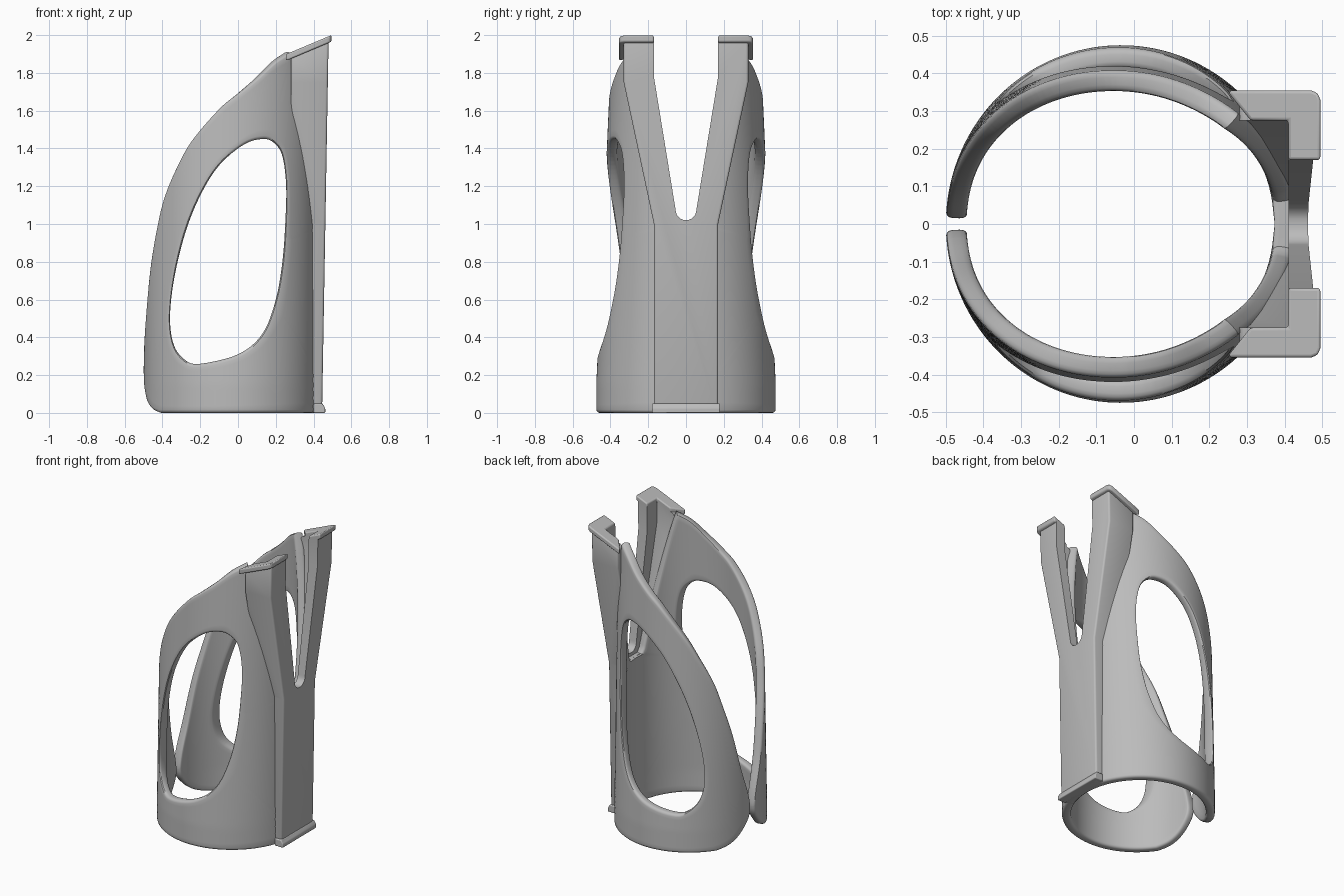
import bpy, bmesh
from math import sin, cos, acos, pi, hypot, radians, atan2

cube = bpy.data.objects.get("Cube")
if cube:
    bpy.data.objects.remove(cube, do_unlink=True)

grey = bpy.data.materials.new("plain grey")
grey.use_nodes = True
GREY = (0.5, 0.5, 0.5, 1)
grey.diffuse_color = GREY
for node in grey.node_tree.nodes:
    if node.type == 'BSDF_PRINCIPLED':
        node.inputs["Base Color"].default_value = GREY

CX, A, THICK = -0.035, 0.465, 0.055


def wall(theta, z, t):
    """Point on the tapered oval wall; t runs from outside (0) to inside (1)."""
    b = 0.475 - 0.065 * min(max((z - 0.15) / 1.45, 0), 1.2)
    return (CX + (A - THICK * t) * cos(theta), (b - THICK * t) * sin(theta), z)


def theta_at(x, t=0):
    return acos(max(-1, min(1, (x - CX) / (A - THICK * t))))


def finish(name, bm):
    bmesh.ops.recalc_face_normals(bm, faces=bm.faces)
    mesh = bpy.data.meshes.new(name)
    bm.to_mesh(mesh)
    bm.free()
    mesh.materials.append(grey)
    ob = bpy.data.objects.new(name, mesh)
    bpy.context.scene.collection.objects.link(ob)
    return ob


def skin(name, rings, closed=False):
    """Join equal rings of points into a solid, capped unless closed."""
    bm = bmesh.new()
    vs = [[bm.verts.new(p) for p in ring] for ring in rings]
    n = len(vs[0])
    for i in range(len(vs) if closed else len(vs) - 1):
        u, v = vs[i], vs[(i + 1) % len(vs)]
        for j in range(n):
            k = (j + 1) % n
            bm.faces.new((u[j], u[k], v[k], v[j]))
    if not closed:
        bm.faces.new(vs[0])
        bm.faces.new(vs[-1])
    return finish(name, bm)


def smooth_curve(pts, closed=False, steps=6):
    n, out = len(pts), []
    for i in range(n if closed else n - 1):
        q = [pts[(i + k) % n] if closed else pts[min(max(i + k, 0), n - 1)] for k in (-1, 0, 1, 2)]
        for s in range(steps):
            f = s / steps
            out.append(tuple(0.5 * (2 * b + (c - a) * f + (2 * a - 5 * b + 4 * c - d) * f * f
                                    + (3 * b - a - 3 * c + d) * f ** 3) for a, b, c, d in zip(*q)))
    return out if closed else out + [pts[-1]]


def ray_hit(poly, origin, ang):
    dx, dy = cos(ang), sin(ang)
    best = 0
    for i, p in enumerate(poly):
        q = poly[(i + 1) % len(poly)]
        px, py, qx, qy = p[0] - origin[0], p[1] - origin[1], q[0] - origin[0], q[1] - origin[1]
        cp, cq = dx * py - dy * px, dx * qy - dy * qx
        if cp * cq <= 0 and cp != cq:
            f = cp / (cp - cq)
            best = max(best, (px + (qx - px) * f) * dx + (py + (qy - py) * f) * dy)
    return origin[0] + best * dx, origin[1] + best * dy


def mirror_y(ob):
    m = ob.modifiers.new("mirror", 'MIRROR')
    m.use_axis = (False, True, False)
    m.use_mirror_merge = False


def bevel(ob, width):
    m = ob.modifiers.new("round", 'BEVEL')
    m.width, m.segments, m.limit_method, m.angle_limit = width, 3, 'ANGLE', radians(30)


# Side window and arm outline, as seen from the side (x, z)
window = [(-.2, .26), (0, .31), (.13, .42), (.2, .6), (.235, .8), (.25, 1), (.255, 1.2),
          (.235, 1.36), (.19, 1.43), (.13, 1.45), (.03, 1.42), (-.1, 1.31), (-.2, 1.15),
          (-.28, .95), (-.34, .7), (-.36, .5), (-.34, .36), (-.28, .28)]
rear = [(-.42, 0), (-.465, .025), (-.49, .08), (-.4995, .18), (-.499, .3), (-.49, .5),
        (-.47, .75), (-.44, .95), (-.4, 1.13), (-.33, 1.3), (-.25, 1.44), (-.1, 1.61),
        (0, 1.69), (.1, 1.77), (.2, 1.86), (.28, 1.91)]
hole = smooth_curve([(theta_at(x), z) for x, z in window], True)
edge = [(-.06, 0)] + smooth_curve([(theta_at(x), z) for x, z in rear])
edge += [(.74, 1.8), (.2, 1.03), (.15, 1), (-.06, 1)]

# Curved arm: a band with rounded rims running around the side window
centre, R, ROWS = (1.6, 0.85), 0.018, 12
angles = {round(2 * pi * i / 220, 4) for i in range(220)}
angles |= {round(atan2(z - centre[1], t - centre[0]) % (2 * pi), 4) for t, z in edge}
corner = [(R * (1 - sin(k * pi / 6)), R / THICK * (1 - cos(k * pi / 6))) for k in range(4)]
rings = []
for ang in sorted(angles):
    h, o = ray_hit(hole, centre, ang), ray_hit(edge, centre, ang)
    length = hypot((o[0] - h[0]) * A, o[1] - h[1])
    e = R / length
    mids = [e + (1 - 2 * e) * i / ROWS for i in range(1, ROWS)]
    path = [(d / length, t) for d, t in corner]
    path += [(d / length, 1 - t) for d, t in reversed(corner)]
    path += [(s, 1) for s in mids]
    path += [(1 - d / length, 1 - t) for d, t in corner]
    path += [(1 - d / length, t) for d, t in reversed(corner)]
    path += [(s, 0) for s in reversed(mids)]
    ring = []
    for s, t in path:
        start = theta_at(CX + A * cos(h[0]), t)
        ring.append(wall(start + (o[0] - start) * s, h[1] + (o[1] - h[1]) * s, t))
    rings.append(ring)
arm = skin("curved_arms", rings, closed=True)
mirror_y(arm)


# Forked front bracket
def both(half):
    return half + [(-y, z) for y, z in reversed(half)]


def slab(name, half, x0, x1):
    return skin(name, [[(x, y, z) for y, z in both(half)] for x in (x0, x1)])


fork = [(.17, 0), (.17, 1), (.33, 1.75)]
back = [(.28, y, z) for y, z in both(fork + [(.33, 1.885)])]
front = [(.445 + .0175 * z, y, z) for y, z in both(fork + [(.33, 1.975)])]
bracket = skin("forked_bracket", [back, front])
bevel(bracket, .012)

# Cutters: round bore, inner fork space, front notch
bore = skin("bore_cutter", [[wall(2 * pi * i / 96, z, .8) for i in range(96)]
                            for z in (-.1, .15, 1.6, 1.89, 2.2)])
space = slab("space_cutter", [(.085, 1), (.275, 1.8), (.275, 2.3)], 0, .41)
arc = [(.055 * sin(k * pi / 12), 1.075 - .055 * cos(k * pi / 12)) for k in range(1, 7)]
notch = slab("notch_cutter", arc + [(.17, 1.78), (.17, 2.3)], .39, .7)
cutters = [bore, space, notch]
for c in cutters:
    c.hide_render = True
    m = bracket.modifiers.new("cut", 'BOOLEAN')
    m.operation, m.solver, m.object = 'DIFFERENCE', 'EXACT', c
bpy.context.view_layer.objects.active = bracket
for m in list(bracket.modifiers):
    bpy.ops.object.modifier_apply(modifier=m.name)
for c in cutters:
    bpy.data.objects.remove(c, do_unlink=True)

# Sloping hooked lips on the fork tips
plan = [(.25, .35), (.31, .275), (.41, .275), (.41, .17), (.495, .17), (.495, .33),
        (.488, .348), (.47, .355), (.26, .355)]
lip = skin("top_lips", [[(x, y, 2 - (.495 - x) * .42 - drop) for x, y in plan] for drop in (.035, 0)])
bevel(lip, .008)
mirror_y(lip)

# Small foot ledge under the bracket
foot = skin("foot_ledge", [[(.40, -.18, z), (x, -.18, z), (x, .18, z), (.40, .18, z)]
                           for x, z in ((.462, 0), (.462, .025), (.447, .05))])
bevel(foot, .006)

bpy.ops.object.select_all(action='DESELECT')
for ob in (arm, bracket, lip, foot):
    ob.select_set(True)
bpy.context.view_layer.objects.active = arm
bpy.ops.object.shade_smooth_by_angle(angle=radians(35))
